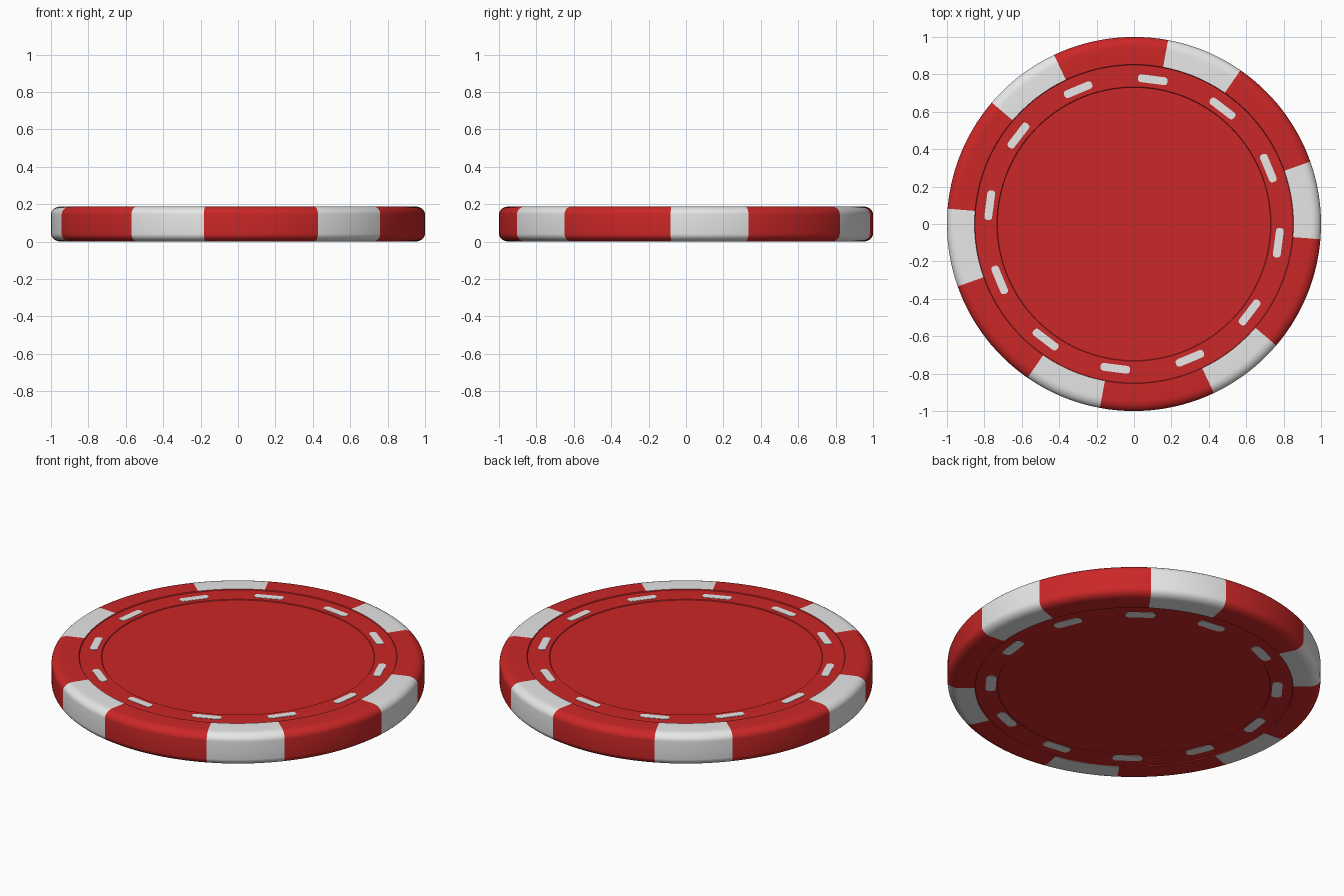
import bpy, bmesh, math
from mathutils import Matrix

if "Cube" in bpy.data.objects:
    bpy.data.objects.remove(bpy.data.objects["Cube"])

H = 0.188               # chip thickness
MID = H / 2
PHASE = 7.4             # centre angle of first white block
HALF = 12.1             # half width of a white block


def material(name, rgb):
    m = bpy.data.materials.new(name)
    m.diffuse_color = (*rgb, 1)
    m.use_nodes = True
    m.node_tree.nodes["Principled BSDF"].inputs["Base Color"].default_value = m.diffuse_color
    return m


RED = material("red", (0.6, 0.02, 0.02))
WHITE = material("white", (0.8, 0.8, 0.8))


def make_object(name, bm, mats):
    bmesh.ops.recalc_face_normals(bm, faces=bm.faces)
    me = bpy.data.meshes.new(name)
    bm.to_mesh(me)
    bm.free()
    for m in mats:
        me.materials.append(m)
    ob = bpy.data.objects.new(name, me)
    bpy.context.collection.objects.link(ob)
    bpy.ops.object.select_all(action='DESELECT')
    ob.select_set(True)
    bpy.context.view_layer.objects.active = ob
    bpy.ops.object.shade_smooth_by_angle(angle=math.radians(35))
    return ob


# column angles land exactly on the colour borders
columns = []            # (angle in degrees, column is white)
for k in range(6):
    a0 = PHASE - HALF + 60 * k
    columns += [(a0 + 2 * HALF * i / 10, True) for i in range(10)]
    columns += [(a0 + 2 * HALF + (60 - 2 * HALF) * i / 14, False) for i in range(14)]

# half profile, centre to outer wall: disc, ring, raised rim, rounded corner
half = [(0.73, 0.179), (0.733, 0.183), (0.85, 0.183), (0.853, H)]
A, B = 0.055, 0.042
for i in range(9):
    t = math.radians(90 - 90 * i / 8)
    half.append((1 - A + A * math.cos(t), H - B + B * math.sin(t)))
profile = half + [(r, H - z) for r, z in reversed(half)]

# chip body
bm = bmesh.new()
rings = [[bm.verts.new((r * math.cos(math.radians(a)), r * math.sin(math.radians(a)), z))
          for a, _ in columns] for r, z in profile]
n = len(columns)
for p in range(len(profile) - 1):
    on_rim = min(profile[p][0], profile[p + 1][0]) > 0.852
    for c in range(n):
        d = (c + 1) % n
        f = bm.faces.new((rings[p][c], rings[p][d], rings[p + 1][d], rings[p + 1][c]))
        f.material_index = 1 if on_rim and columns[c][1] else 0
bm.faces.new(rings[0])
bm.faces.new(rings[-1])
make_object("chip_body", bm, [RED, WHITE])


# thin rounded dashes around the ring, on both sides
def dashes(name, radius, length, width, z):
    bm = bmesh.new()
    c = width * 0.4     # corner radius
    for k in range(12):
        outline = []
        for q, (sx, sy) in enumerate([(1, 1), (-1, 1), (-1, -1), (1, -1)]):
            for i in range(5):
                t = math.radians(90 * q + 22.5 * i)
                outline.append((sx * (width / 2 - c) + c * math.cos(t),
                                sy * (length / 2 - c) + c * math.sin(t)))
        rot = Matrix.Rotation(math.radians(22.6 + 30 * k), 4, 'Z')
        rot = rot @ Matrix.Translation((radius, 0, z))
        face = bm.faces.new([bm.verts.new((x, y, 0)) for x, y in outline])
        ext = bmesh.ops.extrude_face_region(bm, geom=[face])
        top = [v for v in ext["geom"] if isinstance(v, bmesh.types.BMVert)]
        bmesh.ops.translate(bm, verts=top, vec=(0, 0, 0.004))
        bmesh.ops.transform(bm, matrix=rot, verts=list(face.verts) + top)
    make_object(name, bm, [WHITE])


dashes("top_dashes", 0.778, 0.16, 0.042, 0.181)
dashes("bottom_dashes", 0.768, 0.16, 0.055, H - 0.185)
